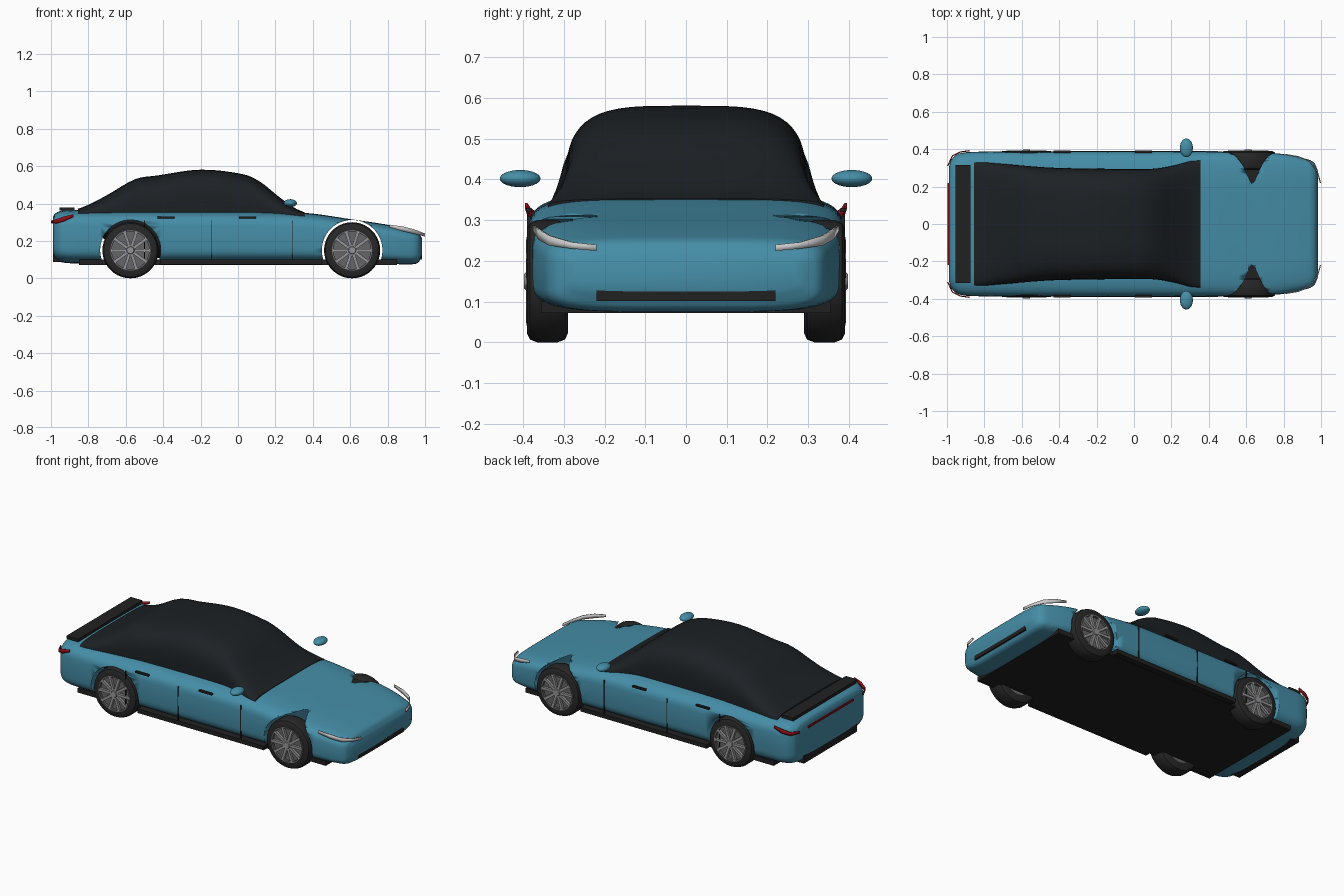
import bpy, bmesh
from math import cos, sin, pi, radians
from mathutils import Matrix

if "Cube" in bpy.data.objects:
    bpy.data.objects.remove(bpy.data.objects["Cube"])


def material(name, rgb):
    m = bpy.data.materials.new(name)
    m.diffuse_color = (*rgb, 1)
    m.use_nodes = True
    m.node_tree.nodes["Principled BSDF"].inputs["Base Color"].default_value = m.diffuse_color
    return m


PAINT = material("paint", (0.06, 0.27, 0.39))
GLASS = material("dark_glass", (0.012, 0.015, 0.018))
BLACK = material("black_trim", (0.015, 0.015, 0.015))
RUBBER = material("rubber", (0.02, 0.02, 0.02))
METAL = material("rim_metal", (0.3, 0.3, 0.31))
RIM = material("rim_dark", (0.13, 0.13, 0.135))
WHITE = material("headlight", (0.75, 0.75, 0.77))
RED = material("taillight", (0.3, 0.005, 0.01))


def finish(name, bm, mat, smooth=True):
    bmesh.ops.recalc_face_normals(bm, faces=bm.faces)
    me = bpy.data.meshes.new(name)
    bm.to_mesh(me)
    bm.free()
    ob = bpy.data.objects.new(name, me)
    bpy.context.collection.objects.link(ob)
    if mat:
        me.materials.append(mat)
    bpy.ops.object.select_all(action='DESELECT')
    ob.select_set(True)
    bpy.context.view_layer.objects.active = ob
    if smooth:
        bpy.ops.object.shade_smooth_by_angle(angle=radians(40))
    return ob


def box(name, lo, hi, mat):
    bm = bmesh.new()
    size = [b - a for a, b in zip(lo, hi)]
    mid = [(a + b) / 2 for a, b in zip(lo, hi)]
    bmesh.ops.create_cube(bm, size=1, matrix=Matrix.Translation(mid) @ Matrix.Diagonal((*size, 1)))
    return finish(name, bm, mat, False)


def refine(keys, steps):
    """Smooth curve through the key sections (first value is x)."""
    def slope(i):
        a, b = keys[max(i - 1, 0)], keys[min(i + 1, len(keys) - 1)]
        return [(q - p) / (b[0] - a[0]) for p, q in zip(a, b)]
    out = []
    for i in range(len(keys) - 1):
        a, b, ma, mb = keys[i], keys[i + 1], slope(i), slope(i + 1)
        h = b[0] - a[0]
        for s in range(steps):
            t = s / steps
            out.append([p * (1 + 2*t) * (1 - t)**2 + q * t*t * (3 - 2*t)
                        + h * (u * t * (1 - t)**2 + v * t*t * (t - 1))
                        for p, q, u, v in zip(a, b, ma, mb)])
    return out + [list(keys[-1])]


def loft(name, keys, n, mat, steps=4, seg=56):
    """Superellipse sections: x, half width, bottom z, top z."""
    bm = bmesh.new()
    rings = []
    for x, w, z0, z1 in refine(keys, steps):
        ring = []
        for k in range(seg):
            c, s = cos(2*pi*k/seg), sin(2*pi*k/seg)
            y = w * abs(c)**(2/n) * (1 if c > 0 else -1)
            z = (z0 + z1)/2 + (z1 - z0)/2 * abs(s)**(2/n) * (1 if s > 0 else -1)
            ring.append(bm.verts.new((x, y, z)))
        rings.append(ring)
    for a, b in zip(rings, rings[1:]):
        for k in range(seg):
            j = (k + 1) % seg
            bm.faces.new((a[k], a[j], b[j], b[k]))
    bm.faces.new(rings[0])
    bm.faces.new(rings[-1])
    return finish(name, bm, mat)


def lathe(name, profile, loc, mat, seg=40):
    """Closed (radius, y) profile spun about the y axis."""
    bm = bmesh.new()
    vs = [bm.verts.new((r, y, 0)) for r, y in profile]
    es = [bm.edges.new((a, b)) for a, b in zip(vs, vs[1:])]
    bmesh.ops.spin(bm, geom=vs + es, axis=(0, 1, 0), cent=(0, 0, 0), angle=2*pi, steps=seg)
    bmesh.ops.remove_doubles(bm, verts=bm.verts, dist=1e-5)
    bmesh.ops.translate(bm, verts=bm.verts, vec=loc)
    return finish(name, bm, mat)


def ribbon(name, pts, mat):
    """Upright strip through points x, y, z, height."""
    bm = bmesh.new()
    rows = [(bm.verts.new((x, y, z - h/2)), bm.verts.new((x, y, z + h/2)))
            for x, y, z, h in pts]
    for a, b in zip(rows, rows[1:]):
        bm.faces.new((a[0], b[0], b[1], a[1]))
    ob = finish(name, bm, mat)
    mod = ob.modifiers.new("thickness", 'SOLIDIFY')
    mod.thickness, mod.offset = 0.006, 0


# Painted body shell
body = loft("body", [
    (-0.99, 0.30, 0.13, 0.325), (-0.98, 0.34, 0.105, 0.345), (-0.94, 0.375, 0.085, 0.362),
    (-0.85, 0.386, 0.08, 0.364), (-0.4, 0.388, 0.08, 0.362), (0.2, 0.388, 0.08, 0.358),
    (0.4, 0.387, 0.08, 0.346), (0.61, 0.385, 0.08, 0.315), (0.78, 0.376, 0.078, 0.29),
    (0.92, 0.348, 0.075, 0.262), (0.965, 0.325, 0.085, 0.245), (0.985, 0.28, 0.125, 0.212)],
    5, PAINT)

# Wheel arch cut-outs
AXLES = (-0.575, 0.61)
for ax in AXLES:
    bm = bmesh.new()
    bmesh.ops.create_cone(bm, cap_ends=True, segments=56, radius1=0.162, radius2=0.162, depth=1,
                          matrix=Matrix.Translation((ax, 0, 0.15)) @ Matrix.Rotation(pi/2, 4, 'X'))
    cutter = finish("arch_cutter", bm, None)
    mod = body.modifiers.new("arch", 'BOOLEAN')
    mod.operation, mod.object, mod.solver = 'DIFFERENCE', cutter, 'EXACT'
    cutter.hide_render = True
    cutter.hide_set(True)

# Dark cabin with roof and windows
loft("cabin", [
    (-0.855, 0.332, 0.29, 0.372), (-0.8, 0.33, 0.27, 0.393), (-0.7, 0.322, 0.2, 0.445),
    (-0.55, 0.309, 0.12, 0.53), (-0.43, 0.301, 0.11, 0.55), (-0.2, 0.296, 0.1, 0.581),
    (0.03, 0.295, 0.11, 0.556), (0.12, 0.297, 0.14, 0.515), (0.22, 0.315, 0.2, 0.435),
    (0.3, 0.336, 0.27, 0.378), (0.355, 0.34, 0.3, 0.353)], 3.8, GLASS)

# Underbody, grille, rear diffuser, spoiler
box("underbody", (-0.85, -0.355, 0.072), (0.85, 0.355, 0.1), BLACK)
for s in (-1, 1):
    box("sill", (-0.415, s*0.37 - 0.02, 0.075), (0.45, s*0.37 + 0.02, 0.1), BLACK)
box("grille", (0.93, -0.22, 0.102), (0.985, 0.22, 0.132), BLACK)
box("rear_diffuser", (-0.99, -0.26, 0.087), (-0.93, 0.26, 0.135), BLACK)
box("spoiler", (-0.955, -0.315, 0.362), (-0.875, 0.315, 0.38), BLACK)
box("tail_bar", (-0.996, -0.22, 0.294), (-0.98, 0.22, 0.306), RED)

TIRE = [(0.1, 0.03), (0.1, -0.05), (0.128, -0.05), (0.143, -0.043), (0.15, -0.025),
        (0.15, 0.025), (0.143, 0.043), (0.128, 0.05), (0.108, 0.05), (0.1, 0.03)]

for s in (-1, 1):
    # Wheels: tire, rim dish, spokes and hub
    for ax in AXLES:
        at = (ax, s*0.34, 0.15)
        lathe("tire", [(r, y*s) for r, y in TIRE], at, RUBBER)
        lathe("rim", [(0, 0.038*s), (0.1, 0.038*s), (0.1, 0.052*s), (0.108, 0.052*s),
                      (0.108, -0.045*s), (0, -0.045*s)], at, RIM)
        lathe("hub", [(0, 0.057*s), (0.018, 0.057*s), (0.022, 0.052*s), (0.022, 0.036*s)],
              at, METAL, 20)
        bm = bmesh.new()
        for k in range(10):
            m = (Matrix.Translation(at) @ Matrix.Rotation(k*pi/5, 4, 'Y')
                 @ Matrix.Translation((0.06, 0.045*s, 0)) @ Matrix.Diagonal((0.09, 0.016, 0.016, 1)))
            bmesh.ops.create_cube(bm, size=1, matrix=m)
        finish("spokes", bm, METAL, False)

    # Door handles and door seams
    for x in (-0.385, 0.05):
        box("door_handle", (x - 0.045, s*0.386 - 0.007, 0.32), (x + 0.045, s*0.386 + 0.007, 0.33), BLACK)
    for x in (-0.5, -0.14, 0.29):
        box("door_seam", (x - 0.002, s*0.386 - 0.004, 0.1), (x + 0.002, s*0.386 + 0.004, 0.31), BLACK)

    # Wing mirrors
    bm = bmesh.new()
    bmesh.ops.create_uvsphere(bm, u_segments=24, v_segments=14, radius=1,
                              matrix=Matrix.Translation((0.28, s*0.407, 0.402))
                              @ Matrix.Diagonal((0.035, 0.05, 0.021, 1)))
    finish("mirror", bm, PAINT)

    # Head and tail lights wrapping the corners
    ribbon("headlight", [(0.81, s*0.372, 0.28, 0.014), (0.88, s*0.36, 0.265, 0.025),
                         (0.94, s*0.335, 0.25, 0.024), (0.98, s*0.28, 0.238, 0.016),
                         (0.997, s*0.22, 0.232, 0.015)], WHITE)
    ribbon("taillight", [(-0.88, s*0.392, 0.335, 0.014), (-0.93, s*0.385, 0.318, 0.026),
                         (-0.97, s*0.365, 0.305, 0.022), (-0.997, s*0.31, 0.302, 0.012)], RED)
